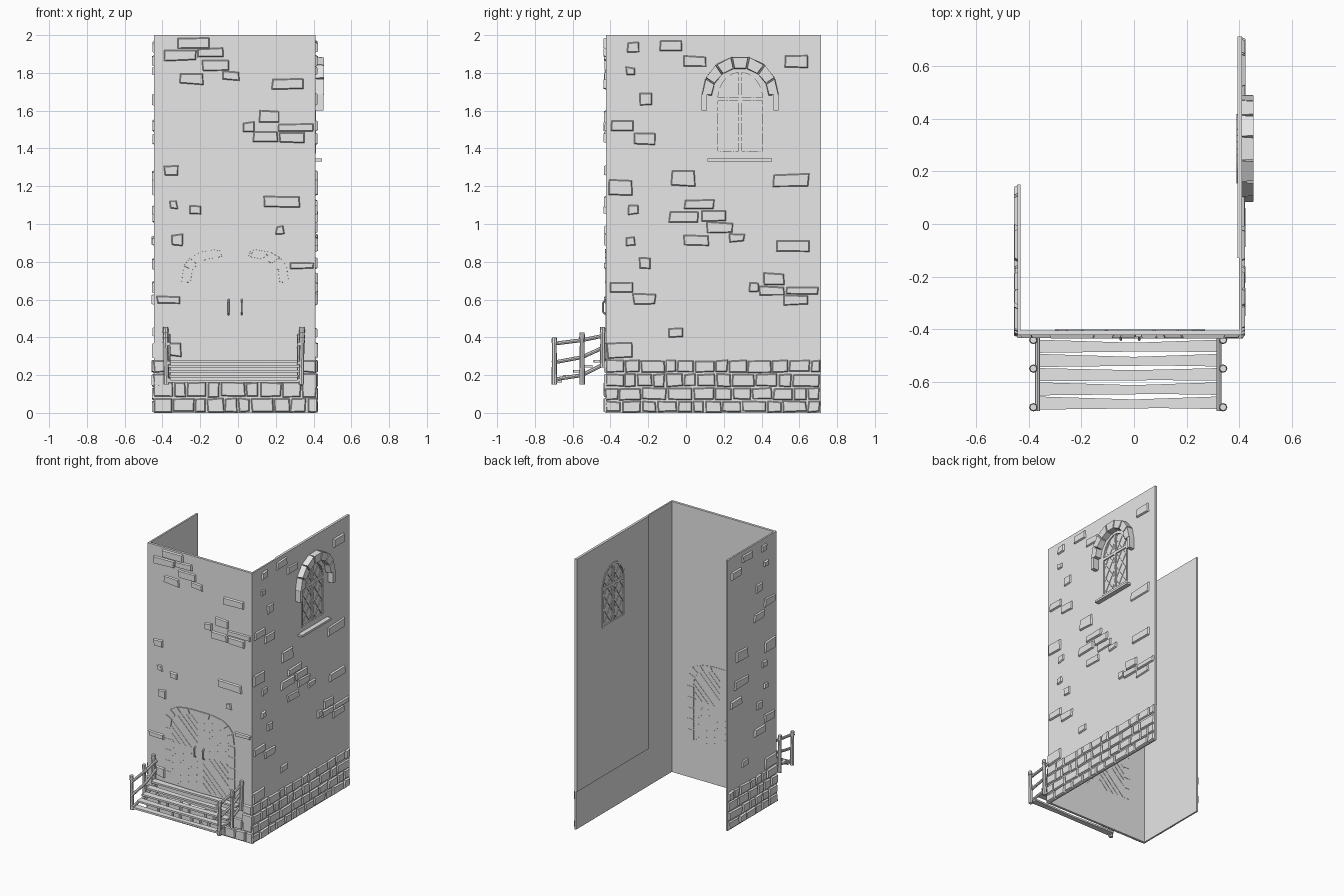
import bpy, bmesh, math, random
from mathutils import Vector

random.seed(4)
cube = bpy.data.objects.get("Cube")
if cube:
    bpy.data.objects.remove(cube, do_unlink=True)

grey = bpy.data.materials.new("stone_grey")
grey.use_nodes = True
colour = (0.8, 0.8, 0.8, 1)
grey.diffuse_color = colour
grey.node_tree.nodes["Principled BSDF"].inputs["Base Color"].default_value = colour


# Each placer maps wall coordinates (along, up, outward depth) to space
def front(u, v, d):
    return Vector((u, -0.423 - d, v))


def right(u, v, d):
    return Vector((0.411 + d, u, v))


def left(u, v, d):
    return Vector((-0.444 - d, u, v))


def level(u, v, d):
    return Vector((u, v, d))


def finish(name, bm):
    bmesh.ops.recalc_face_normals(bm, faces=bm.faces)
    mesh = bpy.data.meshes.new(name)
    bm.to_mesh(mesh)
    bm.free()
    mesh.materials.append(grey)
    obj = bpy.data.objects.new(name, mesh)
    bpy.context.scene.collection.objects.link(obj)
    return obj


def prism(bm, outline, place, d0, d1, inset=0.0):
    cu = sum(p[0] for p in outline) / len(outline)
    cv = sum(p[1] for p in outline) / len(outline)
    low = [bm.verts.new(place(u, v, d0)) for u, v in outline]
    high = [bm.verts.new(place(u - math.copysign(inset, u - cu), v - math.copysign(inset, v - cv), d1))
            for u, v in outline]
    bm.faces.new(low[::-1])
    bm.faces.new(high)
    for i in range(len(low)):
        j = (i + 1) % len(low)
        bm.faces.new((low[i], low[j], high[j], high[i]))


def rect(u0, v0, u1, v1, jitter=0.0):
    def j():
        return random.uniform(-jitter, jitter)
    return [(u + j(), v + j()) for u, v in ((u0, v0), (u1, v0), (u1, v1), (u0, v1))]


def bar(bm, place, p, q, width, d0, d1):
    p, q = Vector(p), Vector(q)
    side = (q - p).normalized().orthogonal() * width / 2
    prism(bm, [p + side, p - side, q - side, q + side], place, d0, d1)


def limb(bm, a, b, r0, r1):
    a, b = Vector(a), Vector(b)
    turn = (b - a).to_track_quat("Z", "Y").to_matrix().to_4x4()
    turn.translation = (a + b) / 2
    bmesh.ops.create_cone(bm, cap_ends=True, segments=8, radius1=r0, radius2=r1,
                          depth=(b - a).length, matrix=turn)


class Arch:
    """Arched opening; power 1 is an ellipse, less is squarer."""

    def __init__(self, centre, base, spring, width, rise, power):
        self.c, self.b, self.s = centre, base, spring
        self.w, self.h, self.p = width, rise, power

    def point(self, angle):
        x, y = math.cos(angle), math.sin(angle)
        return (self.c + math.copysign(abs(x) ** self.p, x) * self.w,
                self.s + abs(y) ** self.p * self.h)

    def outline(self, n=16):
        return [(self.c - self.w, self.b), (self.c + self.w, self.b)] + [
            self.point(math.pi * i / n) for i in range(n + 1)]

    def inside(self, p):
        x, y = abs(p[0] - self.c) / self.w, max(0, p[1] - self.s) / self.h
        n = 2 / self.p
        return p[1] > self.b and x ** n + y ** n < 1

    def clip(self, start, direction, limit=1.0):
        ts = [i * 0.004 for i in range(int(limit / 0.004))]
        pts = [(start[0] + direction[0] * t, start[1] + direction[1] * t) for t in ts]
        pts = [p for p in pts if self.inside(p)]
        return (pts[0], pts[-1]) if len(pts) > 4 else None


# Walls
def wall(name, outline, place, d0, d1):
    bm = bmesh.new()
    prism(bm, outline, place, d0, d1)
    return finish(name, bm)


wall("front_wall", rect(-0.444, 0, 0.411, 2), front, -0.018, 0)
wall("left_wall", rect(-0.405, 0, 0.15, 2), left, -0.012, 0)
side_walls = [wall("right_wall", rect(-0.405, 0, 0.714, 2), right, -0.011, 0),
              wall("right_inner_panel", rect(-0.13, 0.28, 0.714, 2), right, -0.018, -0.011)]

# Window opening
window = Arch(0.287, 1.38, 1.66, 0.125, 0.15, 1)
cutter = wall("window_cutter", window.outline(), right, -0.1, 0.1)
cutter.hide_render = True
for obj in side_walls:
    cut = obj.modifiers.new("opening", "BOOLEAN")
    cut.object = cutter
    cut.solver = "EXACT"
deps = bpy.context.evaluated_depsgraph_get()
for obj in side_walls:
    mesh = bpy.data.meshes.new_from_object(obj.evaluated_get(deps))
    obj.modifiers.clear()
    obj.data = mesh
bpy.data.objects.remove(cutter, do_unlink=True)

# Window pane, frame and lattice
wall("window_pane", window.outline(), right, -0.014, -0.008)
bm = bmesh.new()
loop = window.outline()
for p, q in zip(loop, loop[1:] + loop[:1]):
    bar(bm, right, p, q, 0.014, -0.022, 0.002)
bar(bm, right, (0.287, 1.38), (0.287, 1.81), 0.02, -0.02, 0.001)
bar(bm, right, (0.165, 1.66), (0.41, 1.66), 0.02, -0.02, 0.001)
finish("window_frame", bm)
bm = bmesh.new()
for k in range(14):
    for lean in (-1, 1):
        seg = window.clip((0.287 + lean * (k * 0.07 - 0.62), 1.36), (lean * 0.55, 0.83))
        if seg:
            bar(bm, right, *seg, 0.006, -0.018, -0.004)
finish("window_lattice", bm)

# Window hood stones and sill
bm = bmesh.new()
outer = Arch(0.287, 1.6, 1.68, 0.204, 0.21, 1)
inner = Arch(0.287, 1.6, 1.68, 0.15, 0.145, 1)
for i in range(7):
    a, b = (math.pi * (i + e) / 7 for e in (0.02, 0.98))
    prism(bm, [outer.point(a), outer.point(b), inner.point(b), inner.point(a)], right, -0.002, 0.044, 0.003)
for side in (-1, 1):
    edge = 0.287 + side * 0.19
    prism(bm, rect(edge - 0.014, 1.6, edge + 0.014, 1.685), right, -0.002, 0.042)
finish("window_hood", bm)
wall("window_sill", rect(0.115, 1.33, 0.455, 1.346), right, -0.002, 0.034)

# Scattered wall bricks
FRONT_BRICKS = [
    (-.32, 1.93, -.15, 1.985), (-.39, 1.865, -.22, 1.925), (-.21, 1.88, -.08, 1.93), (-.19, 1.81, -.05, 1.87),
    (-.31, 1.74, -.18, 1.8), (-.08, 1.76, .01, 1.81), (.18, 1.71, .35, 1.77), (.11, 1.54, .22, 1.6),
    (.03, 1.49, .09, 1.54), (.21, 1.485, .4, 1.53), (.08, 1.43, .21, 1.49), (.22, 1.43, .35, 1.48),
    (-.39, 1.26, -.32, 1.31), (-.36, 1.08, -.32, 1.12), (-.26, 1.05, -.2, 1.1), (.135, 1.09, .33, 1.145),
    (.2, .945, .245, .99), (-.35, .885, -.29, .945), (.27, .76, .4, .8), (-.43, .58, -.31, .62),
    (-.37, .3, -.3, .37)]
SIDE_BRICKS = [
    (-.31, 1.91, -.25, 1.96), (-.14, 1.91, -.02, 1.97), (-.01, 1.83, .11, 1.89), (-.32, 1.79, -.27, 1.83),
    (.52, 1.83, .65, 1.89), (-.25, 1.63, -.18, 1.69), (-.4, 1.49, -.28, 1.55), (-.28, 1.42, -.16, 1.48),
    (-.41, 1.15, -.28, 1.235), (-.08, 1.2, .05, 1.28), (.46, 1.2, .65, 1.265), (-.01, 1.075, .15, 1.13),
    (-.09, 1.01, .07, 1.07), (.08, 1.01, .21, 1.07), (.11, .95, .25, 1.01), (-.01, .885, .12, .94),
    (.225, .905, .31, .95), (.48, .85, .65, .91), (-.31, 1.05, -.25, 1.1), (-.32, .885, -.27, .93),
    (-.25, .76, -.19, .82), (-.4, .635, -.28, .695), (-.28, .57, -.16, .63), (.41, .68, .52, .74),
    (.33, .64, .39, .69), (.39, .62, .52, .67), (.53, .625, .7, .67), (.52, .57, .65, .62),
    (-.09, .4, -.02, .45), (-.42, .29, -.28, .37)]


def bricks(name, boxes, place, jitter=0.005):
    bm = bmesh.new()
    for box in boxes:
        prism(bm, rect(*box, jitter), place, -0.002, random.uniform(0.009, 0.013), 0.006)
    finish(name, bm)


bricks("front_bricks", FRONT_BRICKS, front)
bricks("right_bricks", SIDE_BRICKS, right)
bricks("left_bricks", [b for b in SIDE_BRICKS if b[2] < 0.15], left)


# Foundation stones in uneven courses
def courses(u0, u1, levels):
    boxes = []
    for z0, z1 in zip(levels, levels[1:]):
        u = u0
        while u < u1 - 0.01:
            end = u + random.uniform(0.06, 0.14)
            if end > u1 - 0.05:
                end = u1
            boxes.append((u + 0.003, z0 + 0.004, end - 0.003, z1 - 0.003))
            u = end
    return boxes


tiers = (0, 0.065, 0.135, 0.21, 0.282)
bricks("front_foundation", courses(-0.45, 0.42, (0, 0.08, 0.165)) + courses(-0.45, -0.36, tiers[2:])
       + courses(0.33, 0.42, tiers[2:]), front, 0.004)
bricks("right_foundation", courses(-0.43, 0.711, tiers), right, 0.004)
bricks("left_foundation", courses(-0.43, 0.147, tiers), left, 0.004)

# Door surround, shown on both faces of the wall
bm = bmesh.new()
door = Arch(-0.015, 0.28, 0.68, 0.235, 0.145, 0.65)
rim = Arch(-0.015, 0.28, 0.68, 0.285, 0.19, 0.65)
for i in range(9):
    a, b = (math.pi * (i + e) / 9 for e in (0.04, 0.96))
    prism(bm, [rim.point(a), rim.point(b), door.point(b), door.point(a)], front, -0.021, 0.006, 0.002)
for side in (-1, 1):
    for k in range(5):
        mid = -0.015 + side * 0.26
        prism(bm, rect(mid - 0.025, 0.284 + k * 0.08, mid + 0.025, 0.356 + k * 0.08), front, -0.02, 0.002)
finish("door_surround", bm)

# Door leaves with diagonal battens and handles
bm = bmesh.new()
bar(bm, front, (-0.015, 0.28), (-0.015, 0.82), 0.004, -0.02, 0.002)
for sx in (-1, 1):
    for sz in (-1, 1):
        for k in range(1, 5):
            for start in ((-0.015 + sx * k * 0.048, 0.56), (-0.015, 0.56 + sz * k * 0.048)):
                seg = door.clip((start[0] + sx * 0.02, start[1] + sz * 0.02), (sx * 0.707, sz * 0.707))
                if seg:
                    bar(bm, front, *seg, 0.004, -0.02, 0.002)
finish("door_battens", bm)
bm = bmesh.new()
for x in (-0.05, 0.02):
    path = [front(x, z, d) for z, d in ((0.52, 0), (0.535, 0.017), (0.585, 0.017), (0.6, 0))]
    for a, b in zip(path, path[1:]):
        limb(bm, a, b, 0.005, 0.005)
finish("door_handles", bm)

# Stair treads, a little narrower in the middle
bm = bmesh.new()
for i in range(5):
    y, z, w = -0.44 - i * 0.054, 0.268 - i * 0.027, random.uniform(0.008, 0.014)
    outline = [(-0.37, y - 0.05), (0.1, y - 0.05 + w / 2), (0.325, y - 0.048),
               (0.325, y), (0.0, y - w), (-0.37, y)]
    prism(bm, outline, level, z, z + 0.013)
finish("stair_treads", bm)

# Log handrails on both sides
posts, rails = bmesh.new(), bmesh.new()
for side in (-1, 1):
    x = -0.022 + side * 0.357
    for y, z0, z1 in ((-0.697, 0.15, 0.4), (-0.55, 0.15, 0.425), (-0.441, 0.24, 0.455)):
        limb(posts, (x, y, z0), (x + side * 0.004, y, z1 - 0.03), 0.015, 0.012)
        limb(posts, (x + side * 0.004, y, z1 - 0.03), (x + side * 0.004, y, z1), 0.016, 0.013)
    x -= side * 0.012
    for heights in ((0.365, 0.385, 0.41), (0.265, 0.295, 0.35), (0.175, 0.2, 0.26)):
        path = [(x, y, z) for y, z in zip((-0.71, -0.55, -0.43), heights)]
        for a, b in zip(path, path[1:]):
            limb(rails, a, b, 0.01, 0.01)
finish("rail_posts", posts)
finish("handrails", rails)
